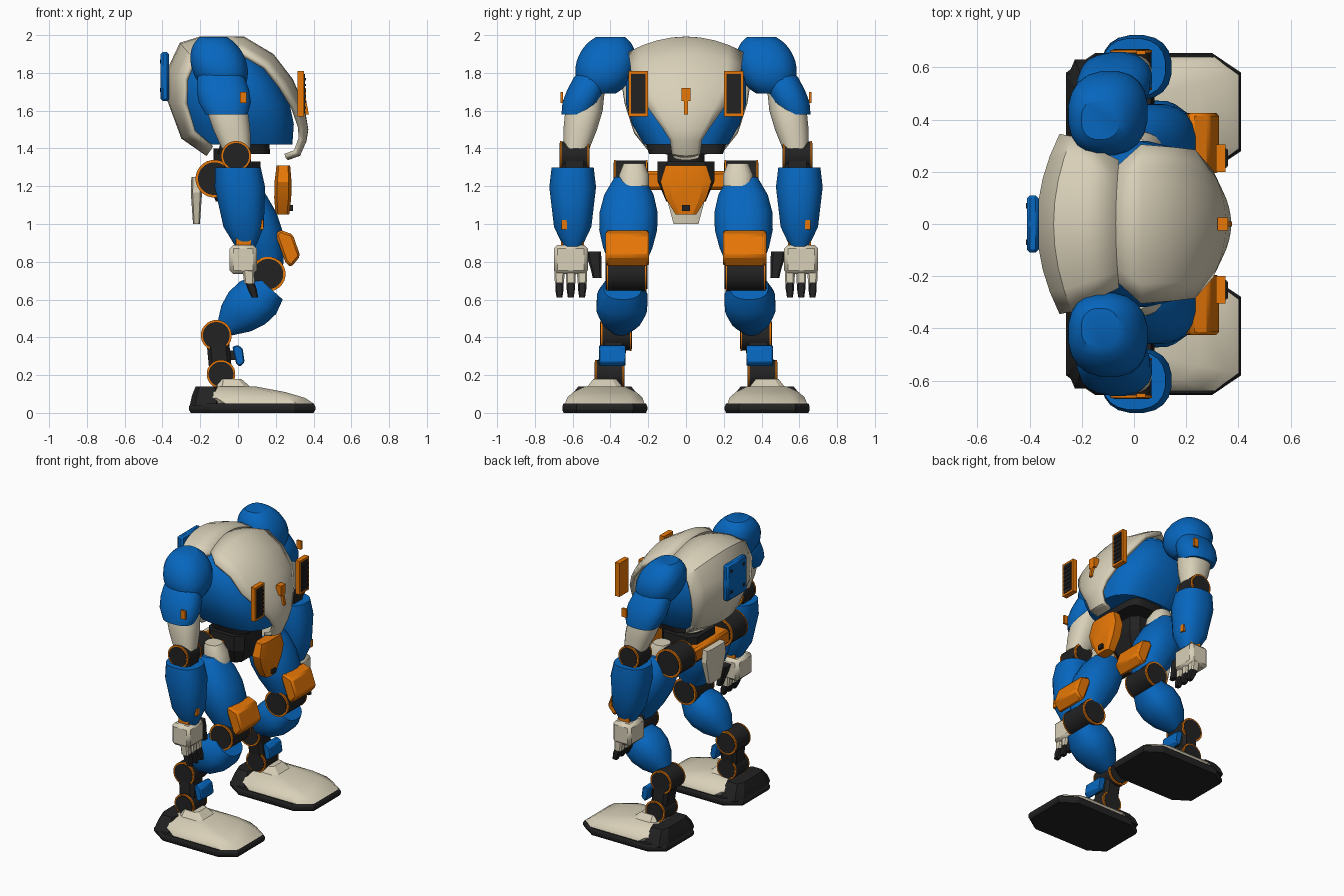
import bpy, bmesh, math

if "Cube" in bpy.data.objects:
    bpy.data.objects.remove(bpy.data.objects["Cube"])


def material(name, red, green, blue):
    colour = (red, green, blue, 1)
    m = bpy.data.materials.new(name)
    m.use_nodes = True
    m.diffuse_color = colour
    m.node_tree.nodes["Principled BSDF"].inputs["Base Color"].default_value = colour
    return m


BLUE = material("blue paint", .002, .135, .52)
CREAM = material("cream paint", .69, .63, .48)
ORANGE = material("orange paint", .82, .19, .002)
DARK = material("dark metal", .016, .016, .016)


def make(name, verts, faces, mat, bevel=0, thick=0, angle=35):
    me = bpy.data.meshes.new(name)
    bm = bmesh.new()
    vs = [bm.verts.new(v) for v in verts]
    for f in faces:
        bm.faces.new([vs[i] for i in f])
    bmesh.ops.recalc_face_normals(bm, faces=bm.faces[:])
    for f in bm.faces:
        f.smooth = True
    bm.to_mesh(me)
    bm.free()
    me.set_sharp_from_angle(angle=math.radians(angle))
    me.materials.append(mat)
    ob = bpy.data.objects.new(name, me)
    bpy.context.collection.objects.link(ob)
    if thick:
        mod = ob.modifiers.new("thickness", 'SOLIDIFY')
        mod.thickness, mod.offset = thick, 0
    if bevel:
        mod = ob.modifiers.new("bevel", 'BEVEL')
        mod.width, mod.segments = bevel, 1
    return ob


def superellipse(power, count=20):
    def side(v):
        return math.copysign(abs(v) ** (2 / power), v)
    angles = [math.tau * (i + .5) / count for i in range(count)]
    return [(side(math.cos(a)), side(math.sin(a))) for a in angles]


def octagon(chamfer=.33):
    k = 1 - chamfer
    return [(1, -k), (1, k), (k, 1), (-k, 1), (-1, k), (-1, -k), (-k, -1), (k, -1)]


def loft(name, start, end, size, taper, mat, taper_y=None, shape=None, tilt=0, angle=35):
    """Evenly spaced rings from start to end; size is scaled by taper at each ring."""
    shape = shape or superellipse(2.4)
    n, rows, turn = len(shape), len(taper), math.radians(tilt)
    verts = []
    for r, (kx, ky) in enumerate(zip(taper, taper_y or taper)):
        x, y, z = (a + (b - a) * r / (rows - 1) for a, b in zip(start, end))
        for u, v in shape:
            across = u * kx * size[0]
            verts.append((x + across * math.cos(turn), y + v * ky * size[1], z - across * math.sin(turn)))
    faces = [(r * n + i, r * n + (i + 1) % n, (r + 1) * n + (i + 1) % n, (r + 1) * n + i)
             for r in range(rows - 1) for i in range(n)]
    faces += [tuple(range(n)), tuple(range(len(verts) - n, len(verts)))]
    return make(name, verts, faces, mat, angle=angle)


def prism(name, outline, y0, y1, mat, bevel=0):
    """Extrude an x-z outline from y0 to y1."""
    n = len(outline)
    verts = [(x, y, z) for y in (y0, y1) for x, z in outline]
    faces = [(i, (i + 1) % n, (i + 1) % n + n, i + n) for i in range(n)]
    faces += [tuple(range(n)), tuple(range(n, 2 * n))]
    return make(name, verts, faces, mat, bevel)


def box(name, x0, x1, y0, y1, z0, z1, mat, bevel=0):
    return prism(name, [(x0, z0), (x1, z0), (x1, z1), (x0, z1)], y0, y1, mat, bevel)


def shell(name, rows, mat):
    """Armour plate through (x, z, half width); its edges wrap towards the torso centre."""
    n, centre = 9, 1.6
    verts = []
    for x, z, w in rows:
        for i in range(n):
            t = 2 * i / (n - 1) - 1
            wrap = .7 * w * t * t
            verts.append((x - x * wrap, w * t, z + (centre - z) * wrap))
    faces = [(r * n + i, r * n + i + 1, (r + 1) * n + i + 1, (r + 1) * n + i)
             for r in range(len(rows) - 1) for i in range(n - 1)]
    return make(name, verts, faces, mat, thick=.025)


def barrel(name, x, z, y0, y1, r, mat):
    outline = [(x + r * c, z + r * s) for c, s in superellipse(2, 24)]
    return prism(name, outline, y0, y1, mat)


def joint(name, x, z, y0, y1, r, s):
    """Dark pivot barrel with an orange rim at both ends."""
    rim = .012
    barrel(name + "_core", x, z, s * y0, s * y1, r * .87, DARK)
    barrel(name + "_barrel", x, z, s * (y0 + rim), s * (y1 - rim), r * .98, DARK)
    barrel(name + "_inner_rim", x, z, s * (y0 + rim / 4), s * (y0 + rim), r, ORANGE)
    barrel(name + "_outer_rim", x, z, s * (y1 - rim), s * (y1 - rim / 4), r, ORANGE)


# Torso body, belly and waist
loft("torso_body", (.02, 0, 1.42), (-.09, 0, 1.96), (.3, .32), [.9, 1, 1, .9, .7, .3], BLUE,
     taper_y=[.7, .9, 1, 1, .9, .5], shape=superellipse(2.8))
loft("belly", (.03, 0, 1.37), (.05, 0, 1.54), (.14, .28), [1, .9, .8], DARK,
     taper_y=[.7, .8, 1], shape=superellipse(5))
loft("waist", (-.03, 0, 1.3), (-.03, 0, 1.4), (.1, .1), [1, 1], DARK)

# Torso armour shells
shell("chest_shell", [(-.07, 1.98, .22), (.03, 1.98, .3), (.18, 1.89, .29), (.28, 1.76, .28), (.34, 1.62, .2),
                      (.36, 1.5, .12), (.35, 1.44, .08), (.32, 1.37, .07), (.26, 1.35, .06)], CREAM)
shell("back_shell", [(-.07, 1.98, .24), (-.2, 1.98, .29), (-.3, 1.95, .33), (-.36, 1.82, .34), (-.36, 1.65, .32),
                     (-.29, 1.46, .27), (-.16, 1.37, .2)], CREAM)
box("chest_marker", .32, .36, -.025, .025, 1.65, 1.72, ORANGE)
prism("chest_marker_stem", [(.34, 1.65), (.355, 1.58), (.375, 1.58), (.36, 1.66)], -.01, .01, ORANGE)
box("back_pack", -.41, -.365, -.11, .11, 1.65, 1.91, BLUE, .012)
for y in (-.08, .06):
    for z in (1.7, 1.85):
        box("back_pack_bolt", -.414, -.405, y, y + .02, z, z + .02, DARK)

# Pelvis
loft("pelvis_block", (-.02, 0, 1.12), (-.02, 0, 1.33), (.14, .15), [.7, 1, 1], DARK, shape=octagon(), angle=20)
box("hip_beam", -.2, 0, -.25, .25, 1.18, 1.28, ORANGE, .015)
loft("front_hip_plate", (.235, 0, 1.05), (.24, 0, 1.31), (.045, .135), [.8, 1, 1, .8], ORANGE,
     taper_y=[.4, .8, 1, .8], shape=octagon(), angle=20)
box("front_hip_slot", .26, .29, -.02, .02, 1.07, 1.1, DARK)
loft("rear_hip_plate", (-.22, 0, 1), (-.22, 0, 1.25), (.03, .11), [.6, .8, 1, .9], CREAM,
     shape=octagon(), angle=20)

for side, s in (("left", 1), ("right", -1)):

    def part(name, start, end, size, taper, mat, **options):
        a, b = ((x, y * s, z) for x, y, z in (start, end))
        return loft(f"{side}_{name}", a, b, size, taper, mat, **options)

    def block(name, x0, x1, y0, y1, z0, z1, mat, bevel=0):
        return box(f"{side}_{name}", x0, x1, y0 * s, y1 * s, z0, z1, mat, bevel)

    def pivot(name, *args):
        joint(f"{side}_{name}", *args, s)

    # Chest vents
    block("vent_frame", .315, .35, .2, .305, 1.57, 1.81, ORANGE)
    block("vent_grille", .345, .354, .215, .29, 1.585, 1.795, DARK)
    for i in range(6):
        z = 1.61 + i * .03
        block("vent_slat", .35, .36, .22, .285, z, z + .012, DARK)

    # Shoulder ball, arm cap and upper arm
    steps = [i / 8 for i in range(-7, 8)]
    part("shoulder", (-.07, .45, 1.69), (-.13, .4, 1.99), (.15, .16), [math.sqrt(1 - t * t) for t in steps], BLUE)
    part("arm_cap", (-.06, .58, 1.58), (-.1, .48, 1.84), (.14, .1), [.8, 1, 1, .9, .6], BLUE)
    block("arm_marker", .01, .045, .65, .665, 1.64, 1.7, ORANGE)
    part("upper_arm", (-.01, .58, 1.4), (-.08, .52, 1.7), (.11, .1), [.7, .9, 1, .9], CREAM)

    # Elbow, forearm and wrist
    pivot("elbow", -.01, 1.36, .51, .67, .08)
    part("elbow_link", (0, .59, 1.27), (-.01, .59, 1.37), (.07, .07), [1, 1], DARK, shape=octagon())
    part("forearm", (.04, .6, .88), (0, .6, 1.3), (.135, .125), [.4, .8, .9, 1, .9], BLUE,)
    block("forearm_marker", .115, .135, .63, .66, .97, 1.02, ORANGE)
    part("wrist", (.035, .6, .85), (.035, .6, .91), (.05, .05), [.9, 1], DARK)
    for y in (.54, .65):
        block("wrist_pin", -.01, .07, y, y + .012, .87, .93, ORANGE)

    # Hand and fingers
    block("hand", -.045, .1, .52, .7, .735, .89, CREAM, .02)
    for y in (.55, .61, .67):
        part("knuckle", (.06, y, .685), (.055, y, .75), (.03, .027), [.9, 1], CREAM, shape=octagon())
        part("finger", (.09, y, .61), (.06, y, .7), (.024, .022), [.7, 1, 1], DARK, shape=octagon())
    part("thumb", (.06, .47, .715), (.035, .49, .855), (.03, .04), [.6, .7, .9, 1], DARK, shape=octagon())

    # Hip and thigh
    pivot("hip", -.125, 1.24, .2, .385, .1)
    part("hip_cap", (.03, .275, 1.2), (0, .275, 1.32), (.08, .08), [1, 1, .7], CREAM)
    part("thigh", (.15, .31, .78), (-.01, .3, 1.25), (.15, .155), [.6, .85, 1, 1, .85, .5], BLUE)

    # Knee and shin
    pivot("knee", .16, .735, .205, .425, .092)
    prism(f"{side}_knee_pad", [(.2, .94), (.22, .97), (.29, .945), (.33, .83), (.28, .77), (.25, .8)],
          .195 * s, .425 * s, ORANGE, .012)
    part("shin", (-.07, .345, .445), (.165, .335, .665), (.13, .135), [.4, .8, 1, 1, .75], BLUE, tilt=42)

    # Double ankle
    pivot("upper_ankle", -.115, .41, .285, .455, .082)
    pivot("lower_ankle", -.09, .205, .325, .485, .076)
    part("ankle_link", (-.09, .4, .2), (-.11, .38, .41), (.06, .07), [1, 1], DARK, shape=octagon())
    prism(f"{side}_ankle_guard", [(-.03, .35), (0, .36), (.025, .34), (.035, .27), (.01, .245), (-.01, .26)],
          .32 * s, .46 * s, BLUE, .006)
    block("guard_arm", -.1, 0, .36, .42, .28, .33, DARK)

    # Foot
    part("sole", (.075, .43, 0), (.075, .43, .05), (.335, .225), [.97, 1, 1, .97], DARK, shape=octagon(), angle=20)
    part("foot_shell", (.12, .43, .05), (-.02, .43, .14), (.28, .21), [1, 1, .8, .4], CREAM,
         taper_y=[1, .95, .8, .5], shape=octagon())
    part("heel", (-.17, .43, .04), (-.165, .43, .14), (.085, .2), [1, .9, .7], DARK, shape=octagon(), angle=20)
    part("foot_collar", (-.02, .43, .13), (-.04, .43, .18), (.095, .1), [1, .8, .6], CREAM,
         shape=octagon(), angle=20)
